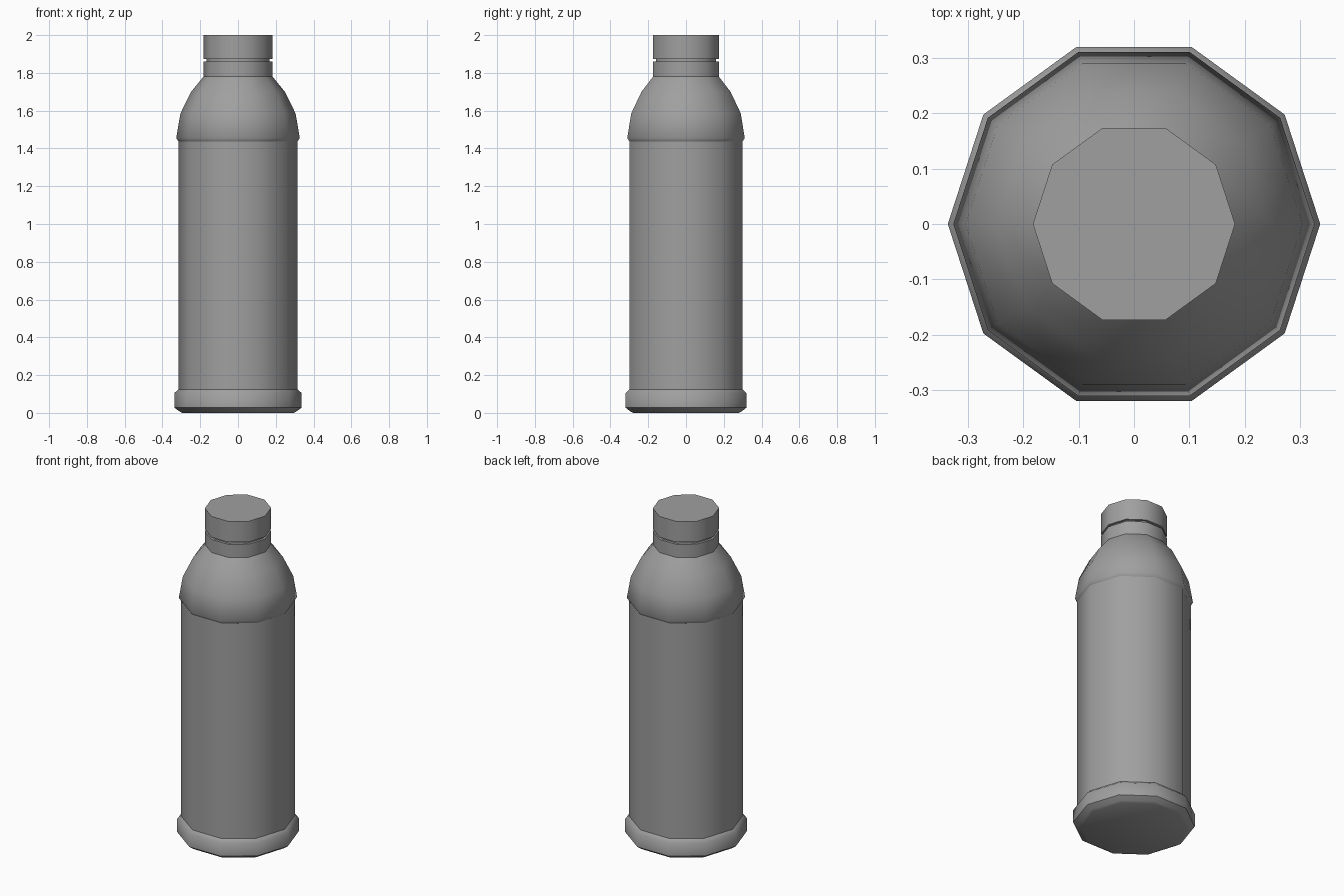
import bpy, bmesh, math

cube = bpy.data.objects.get("Cube")
if cube:
    bpy.data.objects.remove(cube, do_unlink=True)

SIDES = 10

grey = bpy.data.materials.new("grey")
grey.use_nodes = True
colour = (0.35, 0.35, 0.35, 1)
grey.diffuse_color = colour
grey.node_tree.nodes["Principled BSDF"].inputs["Base Color"].default_value = colour


def lathe(name, profile, cap_bottom=False, cap_top=False):
    """Turn a list of (radius, height) into a ten-sided part."""
    bm = bmesh.new()
    rings = []
    for r, z in profile:
        angles = [math.tau * i / SIDES for i in range(SIDES)]
        rings.append([bm.verts.new((r * math.cos(a), r * math.sin(a), z)) for a in angles])
    for low, high in zip(rings, rings[1:]):
        for i in range(SIDES):
            j = (i + 1) % SIDES
            bm.faces.new((low[i], low[j], high[j], high[i]))
    if cap_bottom:
        bm.faces.new(rings[0][::-1])
    if cap_top:
        bm.faces.new(rings[-1])
    mesh = bpy.data.meshes.new(name)
    bm.to_mesh(mesh)
    bm.free()
    mesh.materials.append(grey)
    obj = bpy.data.objects.new(name, mesh)
    bpy.context.collection.objects.link(obj)
    bpy.ops.object.select_all(action="DESELECT")
    obj.select_set(True)
    bpy.context.view_layer.objects.active = obj
    bpy.ops.object.shade_smooth_by_angle(angle=math.radians(48))
    return obj


# Chamfered foot
lathe("base", [(0.295, 0), (0.31, 0.008), (0.337, 0.028), (0.337, 0.105), (0.315, 0.125)],
      cap_bottom=True)
# Straight main body
lathe("body", [(0.315, 0.125), (0.315, 1.437)])
# Domed shoulder with a small lip
lathe("shoulder", [(0.315, 1.437), (0.327, 1.455), (0.305, 1.585),
                   (0.248, 1.70), (0.183, 1.78)])
# Neck ring and the groove under the cap
lathe("neck_ring", [(0.183, 1.78), (0.183, 1.86), (0.168, 1.86)])
lathe("neck_groove", [(0.168, 1.86), (0.168, 1.873)])
# Screw cap
lathe("cap", [(0.168, 1.873), (0.183, 1.873), (0.183, 2)], cap_top=True)
